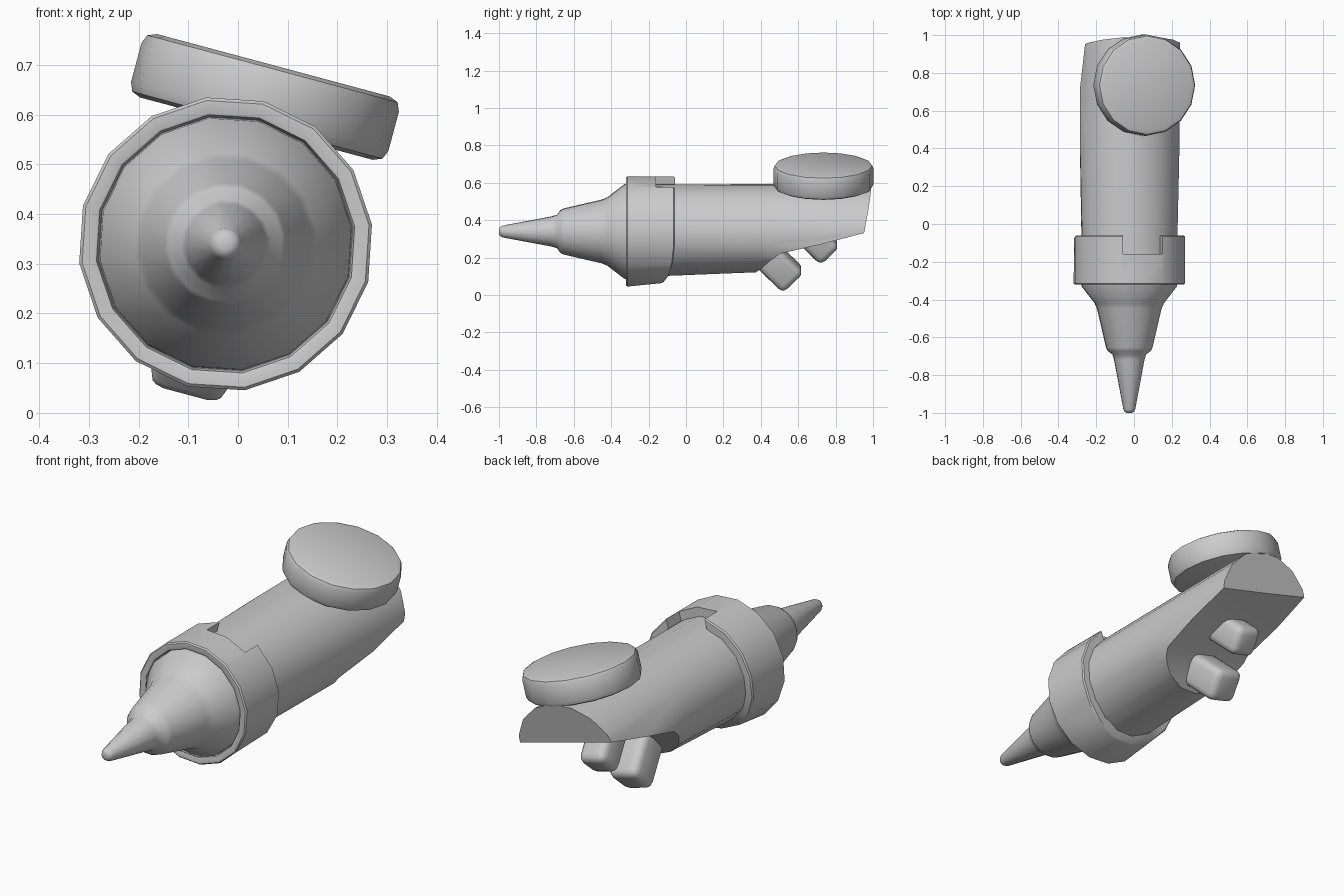
import bpy, bmesh
from math import sin, cos, pi, radians
from mathutils import Matrix

cube = bpy.data.objects.get("Cube")
if cube:
    bpy.data.objects.remove(cube, do_unlink=True)

# Whole tool is rolled about its long axis (local y), local z = its own top
FRAME = Matrix.Translation((-0.025, 0, 0.34)) @ Matrix.Rotation(radians(15), 4, 'Y')
SIDES = 16

grey = bpy.data.materials.new("plain grey")
grey.use_nodes = True
grey.diffuse_color = (0.6, 0.6, 0.6, 1)
grey.node_tree.nodes["Principled BSDF"].inputs["Base Color"].default_value = (0.6, 0.6, 0.6, 1)


def make(name, bm, local=Matrix()):
    bmesh.ops.recalc_face_normals(bm, faces=bm.faces)
    mesh = bpy.data.meshes.new(name)
    bm.to_mesh(mesh)
    bm.free()
    mesh.materials.append(grey)
    obj = bpy.data.objects.new(name, mesh)
    bpy.context.collection.objects.link(obj)
    obj.matrix_world = FRAME @ local
    return obj


def activate(obj):
    bpy.ops.object.select_all(action='DESELECT')
    obj.select_set(True)
    bpy.context.view_layer.objects.active = obj


def smooth(obj, angle):
    activate(obj)
    bpy.ops.object.shade_smooth_by_angle(angle=radians(angle))


def lathe(profile, closed=False, shape=None):
    """Revolve (y, radius) points about y; shape adjusts each vertex."""
    bm = bmesh.new()
    rings = []
    for y, r in profile:
        ring = []
        for i in range(SIDES):
            a = 2 * pi * i / SIDES
            p = (r * sin(a), y, r * cos(a))
            ring.append(bm.verts.new(shape(*p) if shape else p))
        rings.append(ring)
    pairs = list(zip(rings, rings[1:]))
    if closed:
        pairs.append((rings[-1], rings[0]))
    else:
        bm.faces.new(rings[0])
        bm.faces.new(rings[-1])
    for a, b in pairs:
        for i in range(SIDES):
            j = (i + 1) % SIDES
            bm.faces.new((a[i], a[j], b[j], b[i]))
    return bm


def prism(half_width, outline):
    """Extrude a (y, z) outline across x."""
    bm = bmesh.new()
    left = [bm.verts.new((-half_width, y, z)) for y, z in outline]
    right = [bm.verts.new((half_width, y, z)) for y, z in outline]
    bm.faces.new(left)
    bm.faces.new(right)
    for i in range(len(left)):
        j = (i + 1) % len(left)
        bm.faces.new((left[i], left[j], right[j], right[i]))
    return bm


def cut(obj, bm):
    cutter = make("cutter", bm)
    cutter.hide_render = True
    bpy.context.view_layer.update()
    mod = obj.modifiers.new("cut", 'BOOLEAN')
    mod.operation = 'DIFFERENCE'
    mod.solver = 'EXACT'
    mod.object = cutter
    activate(obj)
    bpy.ops.object.modifier_apply(modifier=mod.name)
    bpy.data.objects.remove(cutter, do_unlink=True)


def bevel(bm, width, segments, min_angle=40):
    edges = [e for e in bm.edges if e.calc_face_angle(0) > radians(min_angle)]
    bmesh.ops.bevel(bm, geom=edges, offset=width, segments=segments,
                    profile=0.5, affect='EDGES')


# Nose: stepped cone with a rounded tip
nose = make("nose", lathe([(-1, 0.012), (-0.995, 0.024), (-0.98, 0.032), (-0.72, 0.081),
                           (-0.69, 0.09), (-0.672, 0.115), (-0.655, 0.124), (-0.45, 0.172),
                           (-0.42, 0.185), (-0.33, 0.255), (-0.28, 0.258)]))
smooth(nose, 60)


# Body: barrel with a rising belly, a slanted back end and a scooped underside
def body_shape(x, y, z):
    t = min(max((y + 0.3) / 0.7, 0), 1)
    if y > 0.3:
        x *= 1.06
    if y > 0.9:
        y = 0.94 + 0.2 * z
    if z < 0:
        z *= 0.98 - 0.14 * t
    return x, y, z


body = make("body", lathe([(-0.3, 0.252), (0.4, 0.254), (1, 0.256)], shape=body_shape))
cut(body, prism(0.6, [(0.36, -0.215), (0.44, -0.11), (0.5, -0.055), (0.95, 0.06),
                      (1.2, 0.12), (1.2, -0.6), (0.33, -0.6)]))
smooth(body, 30)


# Collar: band whose back edge sweeps forward underneath, notched on top
def collar_shape(x, y, z):
    if z < 0 and y > -0.2:
        y -= 0.07 * (z / 0.29) ** 2
        z *= 0.93
    return x, y, z


collar = make("collar", lathe([(-0.29, 0.245), (-0.3, 0.258), (-0.318, 0.262), (-0.32, 0.266),
                               (-0.32, 0.291), (-0.314, 0.297), (-0.066, 0.297),
                               (-0.06, 0.291), (-0.06, 0.225)],
                              closed=True, shape=collar_shape))
cut(collar, prism(0.108, [(-0.16, 0.15), (-0.16, 0.5), (0.1, 0.5), (0.1, 0.15)]))
smooth(collar, 35)

# Disc: thick round dial lying on the tail
bm = bmesh.new()
bmesh.ops.create_cone(bm, cap_ends=True, segments=SIDES, radius1=0.268, radius2=0.268, depth=0.132)
bevel(bm, 0.025, 2)
disc = make("disc", bm, Matrix.Translation((0, 0.735, 0.306)))
smooth(disc, 35)

# Buttons: rounded pegs slanting down and back from the scoop
for name, y, z, width in (("front_button", 0.575, -0.272, 0.16),
                          ("rear_button", 0.772, -0.125, 0.145)):
    bm = bmesh.new()
    bmesh.ops.create_cube(bm, size=1)
    bmesh.ops.scale(bm, vec=(width, width, 0.3), verts=bm.verts)
    bmesh.ops.translate(bm, vec=(0, 0, 0.15), verts=bm.verts)
    bevel(bm, 0.035, 3)
    peg = make(name, bm, Matrix.Translation((0, y, z)) @ Matrix.Rotation(radians(45), 4, 'X'))
    smooth(peg, 40)
